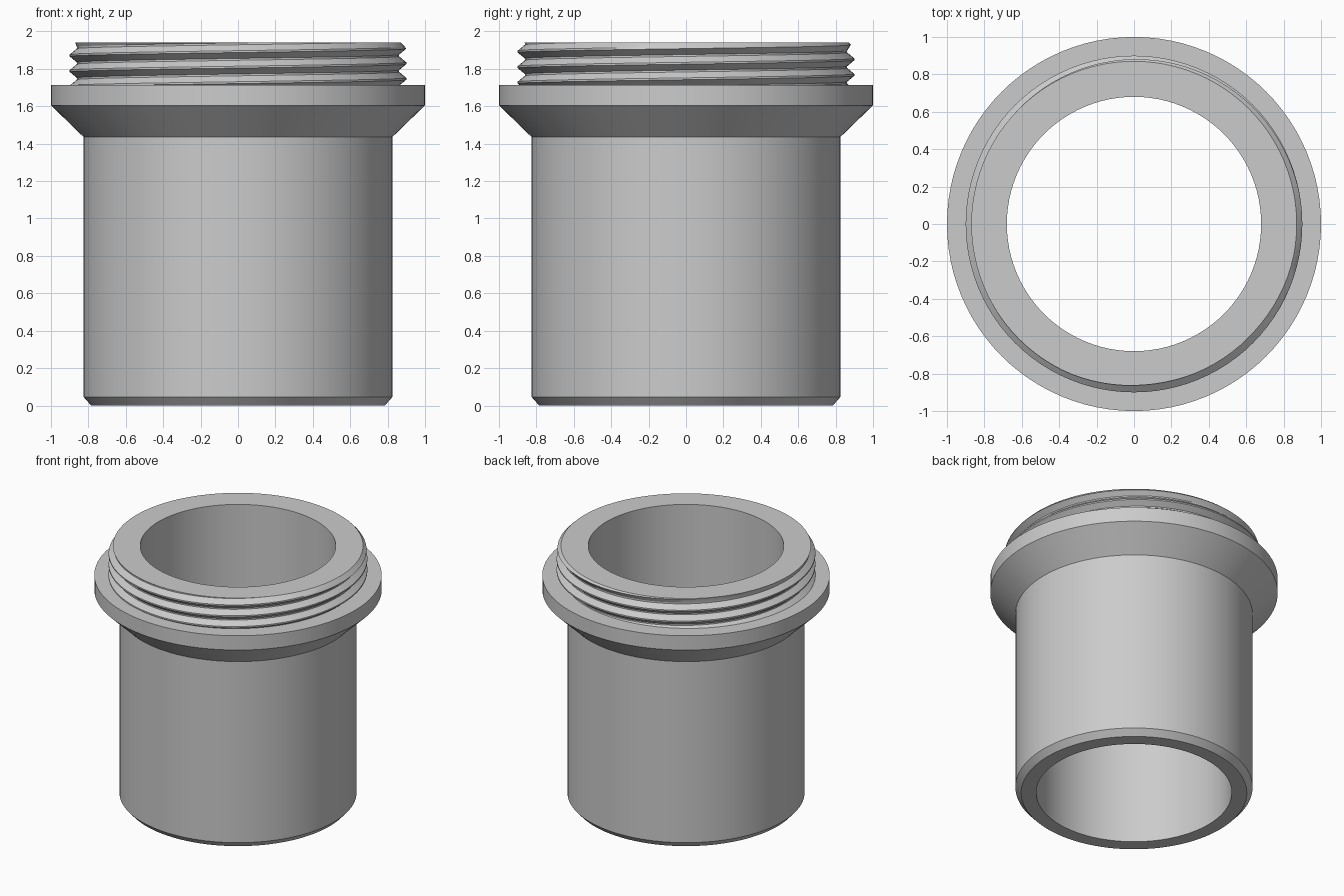
import bpy, bmesh, math

cube = bpy.data.objects.get("Cube")
if cube:
    bpy.data.objects.remove(cube, do_unlink=True)

SEG = 96
BORE, ROOT, CREST = 0.68, 0.862, 0.9
SHOULDER, TOP = 1.715, 1.94
PITCH, CREST_Z = 0.083, 1.747

grey = bpy.data.materials.new("plain grey")
grey.use_nodes = True
colour = (0.6, 0.6, 0.6, 1)
grey.diffuse_color = colour
grey.node_tree.nodes["Principled BSDF"].inputs["Base Color"].default_value = colour


def ring_mesh(name, profile_at):
    """Sweep a profile around z; profile_at(turn) gives (radius, z) pairs."""
    bm = bmesh.new()
    columns = []
    for i in range(SEG + 1):
        a = math.tau * i / SEG
        columns.append([bm.verts.new((r * math.cos(a), r * math.sin(a), z))
                        for r, z in profile_at(i / SEG)])
    for a, b in zip(columns, columns[1:]):
        for j in range(len(a) - 1):
            bm.faces.new((a[j], b[j], b[j + 1], a[j + 1]))
    bmesh.ops.remove_doubles(bm, verts=bm.verts, dist=1e-5)
    bmesh.ops.dissolve_degenerate(bm, edges=bm.edges, dist=1e-5)
    mesh = bpy.data.meshes.new(name)
    bm.to_mesh(mesh)
    bm.free()
    mesh.materials.append(grey)
    obj = bpy.data.objects.new(name, mesh)
    bpy.context.collection.objects.link(obj)
    bpy.ops.object.select_all(action="DESELECT")
    obj.select_set(True)
    bpy.context.view_layer.objects.active = obj
    bpy.ops.object.shade_smooth_by_angle(angle=math.radians(20))
    return obj


# Hollow tube with chamfered foot, flared collar and flat rim
body = [(ROOT, TOP), (BORE, TOP), (BORE, 0), (0.785, 0), (0.825, 0.045),
        (0.825, 1.435), (1, 1.605), (1, SHOULDER), (ROOT, SHOULDER)]
ring_mesh("tube_body", lambda turn: body)


# Right-handed screw thread, trimmed by the shoulder and a chamfered rim
def thread_radius(z, turn):
    phase = ((z - CREST_Z) / PITCH - turn) % 1
    away = min(phase, 1 - phase)
    tooth = min(1, max(0, (0.44 - away) / 0.38))
    return min(ROOT + (CREST - ROOT) * tooth, 0.87 + TOP - z)


def thread_profile(turn):
    rows = [(ROOT, SHOULDER)]
    for k in range(-3, 5):
        for step in (-0.44, -0.06, 0.06, 0.44):
            z = CREST_Z + PITCH * (k + step + turn)
            z = min(TOP, max(SHOULDER, z))
            rows.append((thread_radius(z, turn), z))
    return rows + [(ROOT, TOP)]


ring_mesh("screw_thread", thread_profile)
